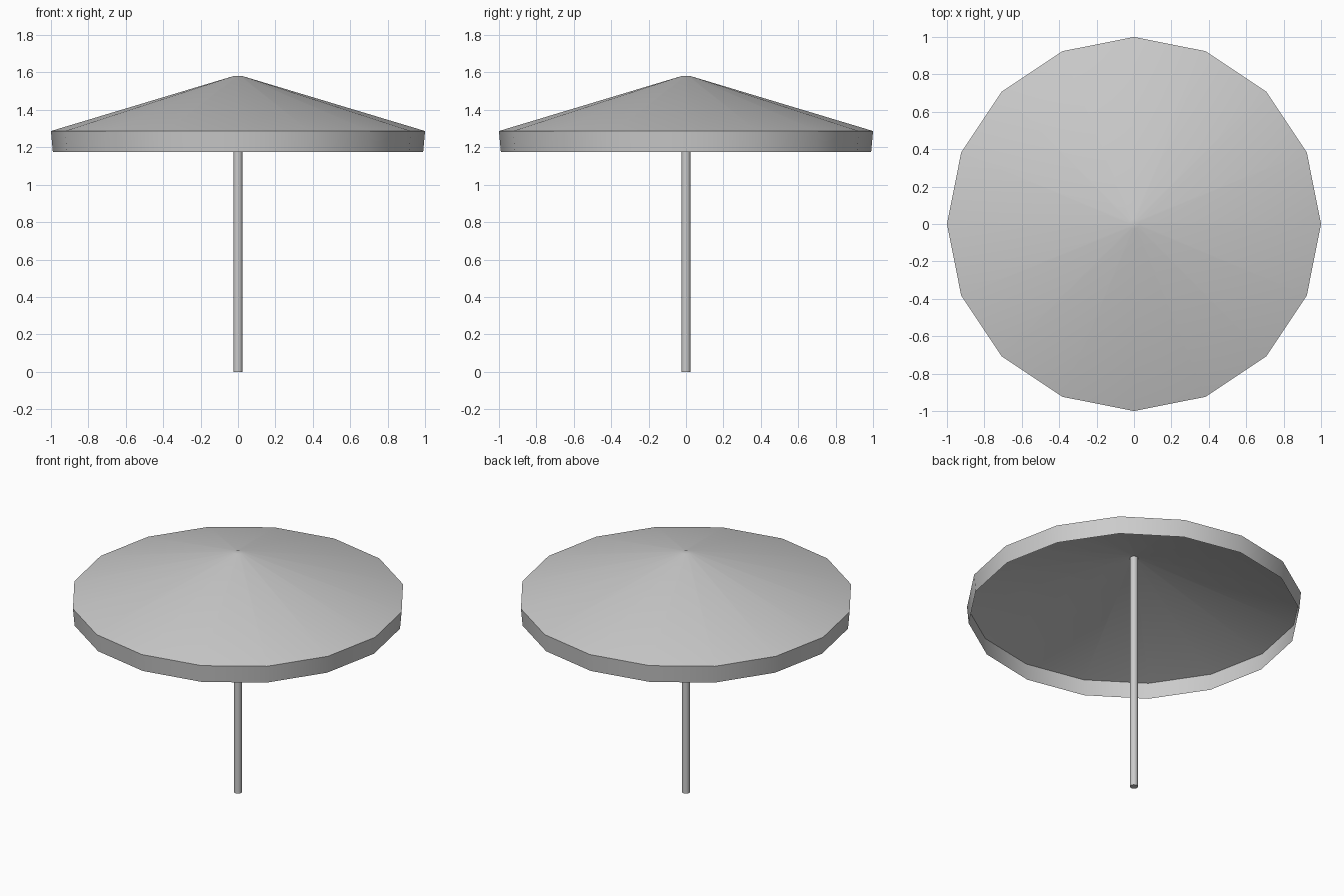
import bpy, bmesh
from math import cos, sin, tau, radians

cube = bpy.data.objects.get("Cube")
if cube:
    bpy.data.objects.remove(cube, do_unlink=True)

grey = bpy.data.materials.new("light_grey")
grey.use_nodes = True
grey.diffuse_color = (0.6, 0.6, 0.6, 1)
grey.node_tree.nodes["Principled BSDF"].inputs["Base Color"].default_value = grey.diffuse_color


def lathe(name, profile, sides, cap_top=False, cap_bottom=False):
    """Spin a list of (radius, height) points around the z axis."""
    bm = bmesh.new()
    rings = [[bm.verts.new((r * cos(tau * i / sides), r * sin(tau * i / sides), z))
              for i in range(sides)] for r, z in profile]
    for low, high in zip(rings, rings[1:]):
        for i in range(sides):
            j = (i + 1) % sides
            bm.faces.new((low[i], low[j], high[j], high[i]))
    if cap_bottom:
        bm.faces.new(rings[0][::-1])
    if cap_top:
        bm.faces.new(rings[-1])
    mesh = bpy.data.meshes.new(name)
    bm.to_mesh(mesh)
    bm.free()
    mesh.materials.append(grey)
    obj = bpy.data.objects.new(name, mesh)
    bpy.context.collection.objects.link(obj)
    bpy.ops.object.select_all(action="DESELECT")
    obj.select_set(True)
    bpy.context.view_layer.objects.active = obj
    bpy.ops.object.shade_smooth_by_angle(angle=radians(50))
    return obj


# Open cloth shell: hanging valance, then the sloping roof
lathe("canopy", [(0.99, 1.175), (1.0, 1.287), (0.027, 1.58)], 16, cap_top=True)

# Centre pole reaching up to the peak
lathe("pole", [(0.025, 0), (0.025, 1.575)], 8, cap_top=True, cap_bottom=True)
